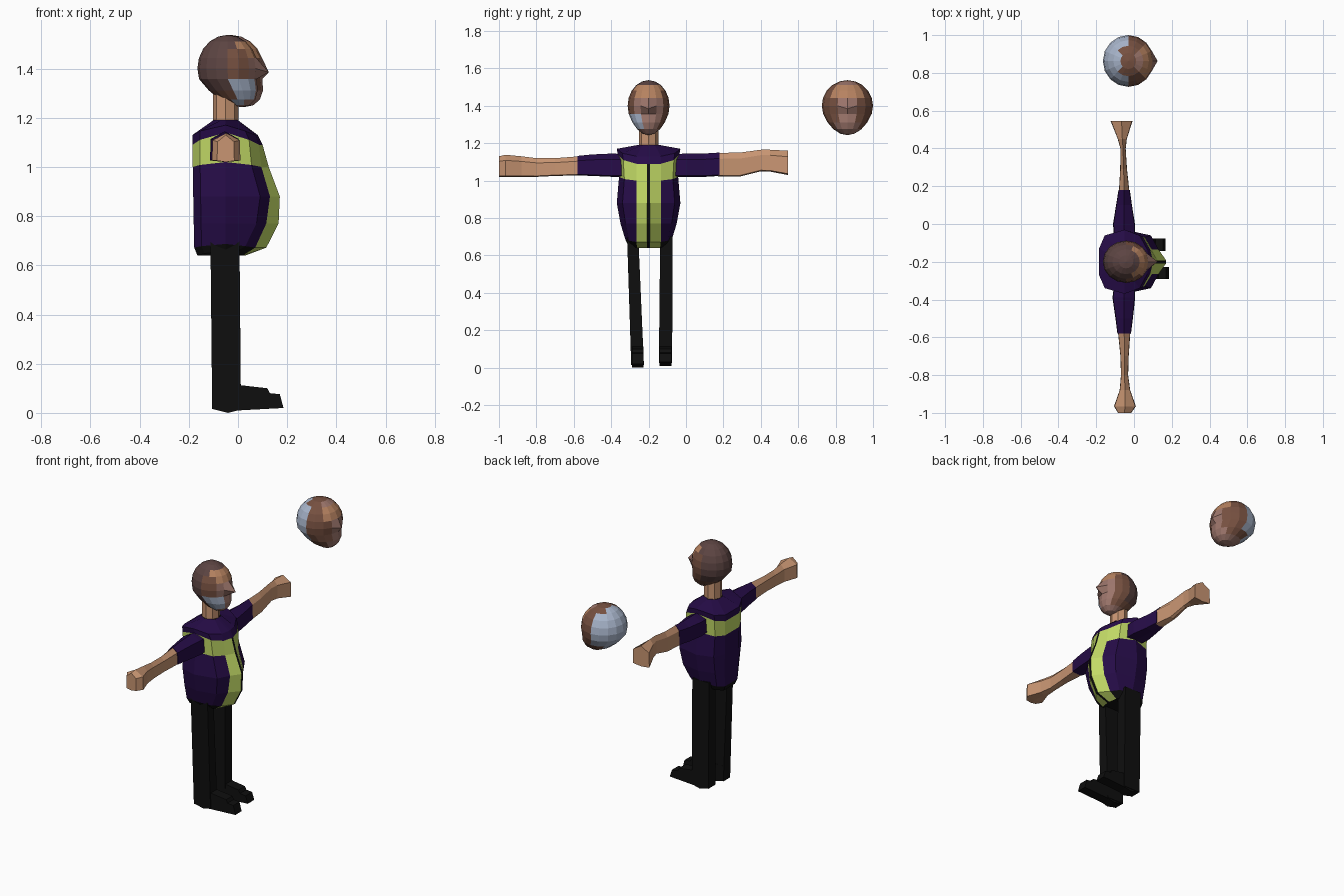
import bpy, bmesh, math

if "Cube" in bpy.data.objects:
    bpy.data.objects.remove(bpy.data.objects["Cube"])


def lin(v):
    v /= 255
    return v / 12.92 if v < 0.04045 else ((v + 0.055) / 1.055) ** 2.4


def material(name, r, g, b):
    m = bpy.data.materials.new(name)
    m.diffuse_color = (lin(r), lin(g), lin(b), 1)
    m.use_nodes = True
    m.node_tree.nodes["Principled BSDF"].inputs["Base Color"].default_value = m.diffuse_color
    return m


PURPLE = material("purple cloth", 38, 12, 72)
LIME = material("lime trim", 194, 218, 102)
BLACK = material("black cloth", 15, 15, 15)
SKIN = material("skin", 200, 149, 114)
HAIR = material("dark hair", 92, 68, 66)
BROWN = material("brown skin", 118, 80, 64)
TAN = material("tan highlight", 182, 130, 96)
MAUVE = material("rosy face", 156, 117, 107)
GREY = material("blue grey", 168, 181, 203)


def finish(name, bm, mats, rule):
    """Turn a bmesh into an object, colouring each face by a rule."""
    bmesh.ops.recalc_face_normals(bm, faces=bm.faces[:])
    for f in bm.faces:
        f.material_index = mats.index(rule(f))
    me = bpy.data.meshes.new(name)
    bm.to_mesh(me)
    bm.free()
    for m in mats:
        me.materials.append(m)
    ob = bpy.data.objects.new(name, me)
    bpy.context.collection.objects.link(ob)
    return ob


def loft(name, rings, mats, rule=None):
    """Skin a list of point rings; rule(ring, side) picks the colour."""
    bm = bmesh.new()
    vs = [[bm.verts.new(p) for p in r] for r in rings]
    n = len(vs[0])
    colour = {}
    for i in range(len(vs) - 1):
        for j in range(n):
            k = (j + 1) % n
            f = bm.faces.new((vs[i][j], vs[i][k], vs[i + 1][k], vs[i + 1][j]))
            colour[f] = rule(i, j) if rule else mats[0]
    for cap in (vs[0], vs[-1]):
        colour[bm.faces.new(cap)] = mats[0]
    return finish(name, bm, mats, lambda f: colour[f])


CY = -0.2  # body centre line

# Jacket: twelve-sided loft, z, side rise, belly x, panel edge x, half width, back x
rows = [
    (0.640, 0.020, 0.030, 0.020, 0.112, -0.165),
    (0.672, 0.015, 0.115, 0.070, 0.125, -0.178),
    (0.770, 0.000, 0.165, 0.115, 0.150, -0.180),
    (0.880, 0.000, 0.170, 0.130, 0.170, -0.182),
    (1.000, 0.020, 0.125, 0.095, 0.158, -0.184),
    (1.090, 0.050, 0.100, 0.085, 0.165, -0.185),
    (1.130, 0.040, 0.080, 0.070, 0.170, -0.185),
    (1.190, 0.000, 0.000, 0.000, 0.060, -0.100),
]
rings = []
for z, dz, xf, xp, w, xb in rows:
    half = [(xf, 0.008, z), (xp, min(0.065, w * 0.55), z),
            (xp - 0.04, w * 0.82, z + dz * 0.4), (-0.05, w, z + dz),
            (xb + 0.03, w * 0.82, z + dz * 0.4), (xb, min(0.07, w * 0.5), z)]
    rings.append([(x, CY + y, q) for x, y, q in half]
                 + [(x, CY - y, q) for x, y, q in reversed(half)])


def jacket_rule(i, j):
    if i >= 5:
        return PURPLE
    if j == 11:
        return BLACK
    if i == 4 or j in (0, 10):
        return LIME
    return BLACK if i == 0 else PURPLE


loft("jacket", rings, [BLACK, PURPLE, LIME], jacket_rule)

# Neck
loft("neck", [[(-0.05 + 0.052 * math.cos(a * math.pi / 4),
                CY + 0.052 * math.sin(a * math.pi / 4), z) for a in range(8)]
              for z in (1.15, 1.30)], [SKIN])

# Arms: six-sided rings, y, centre x, half width, bottom z, top z
section = [(-1, 0.05), (-0.95, 0.75), (0, 1), (0.95, 0.75), (1, 0.05), (0, 0)]


def limb(name, stations, mat):
    loft(name, [[(x + u * w, y, lo + v * (hi - lo)) for u, v in section]
                for y, x, w, lo, hi in stations], [mat])


limb("left_sleeve", [(-0.08, -0.05, 0.055, 1.02, 1.14), (0.0, -0.053, 0.058, 1.02, 1.145),
                     (0.10, -0.053, 0.042, 1.02, 1.145), (0.18, -0.052, 0.030, 1.025, 1.15)], PURPLE)
limb("left_forearm", [(0.17, -0.052, 0.028, 1.022, 1.148), (0.29, -0.055, 0.018, 1.022, 1.15),
                      (0.40, -0.058, 0.014, 1.05, 1.165), (0.45, -0.062, 0.024, 1.048, 1.165),
                      (0.545, -0.066, 0.058, 1.03, 1.16)], SKIN)
limb("right_sleeve", [(-0.32, -0.05, 0.055, 1.02, 1.14), (-0.39, -0.054, 0.06, 1.02, 1.145),
                      (-0.50, -0.052, 0.046, 1.025, 1.14), (-0.58, -0.052, 0.036, 1.028, 1.132)], PURPLE)
limb("right_forearm", [(-0.57, -0.052, 0.033, 1.028, 1.13), (-0.70, -0.05, 0.022, 1.025, 1.12),
                       (-0.80, -0.05, 0.019, 1.02, 1.12), (-0.88, -0.048, 0.028, 1.02, 1.13),
                       (-0.965, -0.048, 0.058, 1.02, 1.138), (-1.0, -0.05, 0.035, 1.02, 1.13)], SKIN)


# Legs and shoes
def leg(side, top, bottom, sole, toe):
    loft(side + "_leg", [[(x0, y0, z), (x1, y0, z), (x1, y1, z), (x0, y1, z)]
                         for x0, x1, y0, y1, z in
                         ((-0.112, 0.006, *top, 0.70), (-0.105, 0.012, *bottom, sole + 0.015))], [BLACK])
    profile = [(-0.10, sole + 0.015), (-0.04, sole), (0.0, sole + 0.01), (toe, sole + 0.02),
               (toe - 0.015, 0.076), (toe - 0.055, 0.080), (toe - 0.065, 0.10),
               (0.015, 0.112), (-0.10, 0.11)]
    loft(side + "_shoe", [[(x, y, z) for x, z in profile]
                          for y in (bottom[0] + 0.003, bottom[1] - 0.003)], [BLACK])


leg("right", (-0.315, -0.255), (-0.293, -0.225), 0.0, 0.185)
leg("left", (-0.138, -0.072), (-0.145, -0.074), 0.01, 0.168)


# Heads: faceted sphere pulled forward into jaw and nose
def head(name, cx, cy, rx, ry, mats, rule):
    bm = bmesh.new()
    bmesh.ops.create_uvsphere(bm, u_segments=16, v_segments=10, radius=1)
    for v in bm.verts:
        a, b, c = v.co
        t = max(0, -c - 0.3) / 0.7
        x, y, z = cx + a * rx + 0.055 * t, cy + b * ry * (1 - 0.1 * t), 1.4 + c * 0.137 - 0.02 * t
        if a > 0.99:  # nose tip
            x, z = 0.125, 1.385
        v.co = (x, y, z)

    def local(f):
        p = f.calc_center_median()
        return rule(p.x - cx, p.y - cy, p.z - 1.4)
    return finish(name, bm, mats, local)


def face_colour(y, z):
    if 0.03 < z < 0.10 and abs(y) < 0.07:
        return TAN
    return MAUVE if abs(y) < 0.06 else BROWN


def haired(x, y, z):
    if x < 0.02 or z > 0.105:
        return HAIR if z > -0.1 else BROWN
    if z < -0.06 and y < -0.04:
        return GREY
    return face_colour(y, z)


def masked(x, y, z):
    if x < -0.04 or (x < 0.0 and abs(y) > 0.09):
        return GREY
    if x < 0.045 and z > -0.03:
        return BROWN
    return face_colour(y, z)


head("head", -0.042, CY, 0.123, 0.112, [HAIR, BROWN, TAN, MAUVE, GREY], haired)
head("spare_head", -0.030, 0.863, 0.135, 0.137, [BROWN, TAN, MAUVE, GREY], masked)
